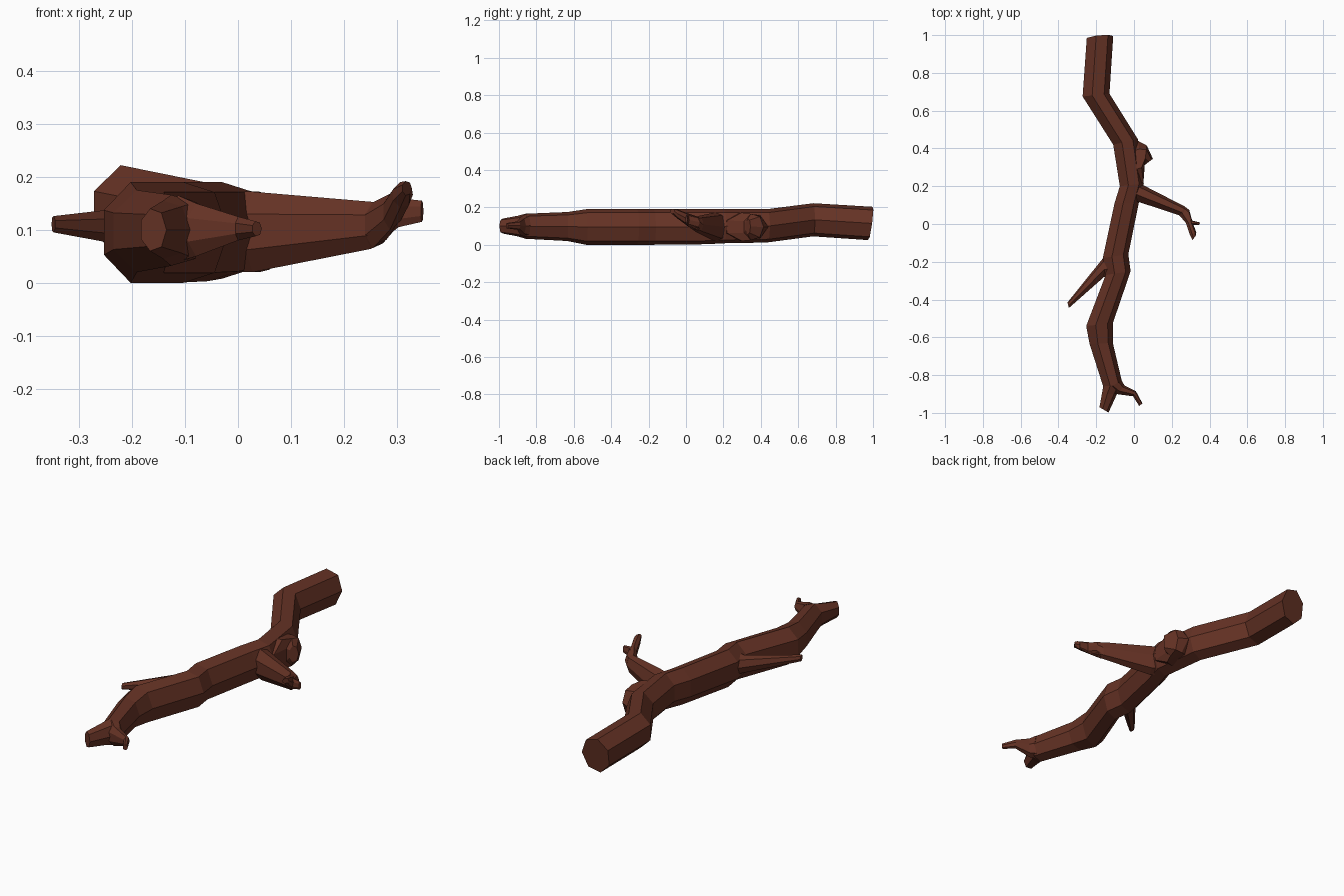
import bpy, bmesh, math

bark = bpy.data.materials.new("bark")
bark.diffuse_color = (0.13, 0.032, 0.018, 1)
SIDES = 7


def limb(name, rings):
    """Seven-sided tube; each ring = left x, left y, right x, right y, z low, z high, y lean."""
    bm = bmesh.new()
    loops = []
    for lx, ly, rx, ry, lo, hi, lean in rings:
        loop = []
        for i in range(SIDES):
            a = 2 * math.pi * i / SIDES
            t = (math.cos(a) + 0.901) / 1.901
            s = math.sin(a) / 0.975
            loop.append(bm.verts.new((lx + (rx - lx) * t,
                                      ly + (ry - ly) * t + lean * s,
                                      (lo + hi) / 2 + (hi - lo) / 2 * s)))
        loops.append(loop)
    for a, b in zip(loops, loops[1:]):
        for i in range(SIDES):
            j = (i + 1) % SIDES
            bm.faces.new((a[i], a[j], b[j], b[i]))
    bm.faces.new(loops[0])
    bm.faces.new(loops[-1])
    bmesh.ops.recalc_face_normals(bm, faces=bm.faces)
    mesh = bpy.data.meshes.new(name)
    bm.to_mesh(mesh)
    bm.free()
    mesh.materials.append(bark)
    bpy.context.collection.objects.link(bpy.data.objects.new(name, mesh))


# Main crooked stem, back to front
limb("main_stem", [
    (-.25, .98, -.11, .995, .025, .203, .012),
    (-.272, .675, -.13, .69, .045, .222, 0),
    (-.11, .42, .02, .45, .012, .19, 0),
    (-.075, .2, .052, .215, .008, .19, 0),
    (-.103, .11, .025, .11, .003, .19, 0),
    (-.165, -.18, -.03, -.16, 0, .19, 0),
    (-.15, -.27, -.018, -.25, 0, .19, 0),
    (-.253, -.54, -.112, -.525, 0, .19, 0),
    (-.235, -.635, -.112, -.63, .02, .175, 0),
    (-.163, -.86, -.06, -.85, .032, .166, 0),
    (-.17, -.90, -.09, -.9, .045, .155, 0),
    (-.183, -.97, -.135, -.998, .06, .14, 0),
])

# Front twig splitting off the narrow end
limb("front_twig", [
    (-.14, -.87, -.065, -.83, .04, .165, 0),
    (-.095, -.9, -.05, -.855, .05, .15, 0),
    (-.005, -.912, .01, -.885, .08, .125, 0),
    (.027, -.963, .045, -.95, .088, .116, 0),
])

# Long thin spike on the left
limb("left_spike", [
    (-.12, -.29, -.11, -.14, .05, .16, 0),
    (-.158, -.28, -.155, -.17, .06, .148, 0),
    (-.345, -.445, -.352, -.415, .095, .126, 0),
])

# Thick side branch on the right and its two tips
limb("right_branch", [
    (-.03, .14, -.02, .24, .02, .172, 0),
    (.015, .12, .05, .205, .02, .172, 0),
    (.24, .046, .27, .092, .064, .153, 0),
    (.262, .03, .286, .075, .075, .148, 0),
])
limb("right_branch_outer_tip", [
    (.25, .045, .272, .09, .07, .15, 0),
    (.28, .015, .292, .075, .09, .152, 0),
    (.3, -.004, .308, .018, .105, .16, 0),
    (.345, -.004, .35, .008, .115, .155, 0),
])
limb("right_branch_raised_tip", [
    (.24, .046, .282, .075, .066, .152, 0),
    (.275, .005, .308, .015, .1, .168, 0),
    (.293, -.05, .33, -.045, .142, .19, 0),
    (.31, -.085, .328, -.06, .165, .192, 0),
])

# Broken-off knob on the right
limb("knob", [
    (-.01, .2, -.02, .43, .02, .175, 0),
    (.05, .22, .022, .44, .02, .172, 0),
    (.055, .31, .068, .415, .025, .165, 0),
    (.066, .32, .1, .345, .055, .14, 0),
])
